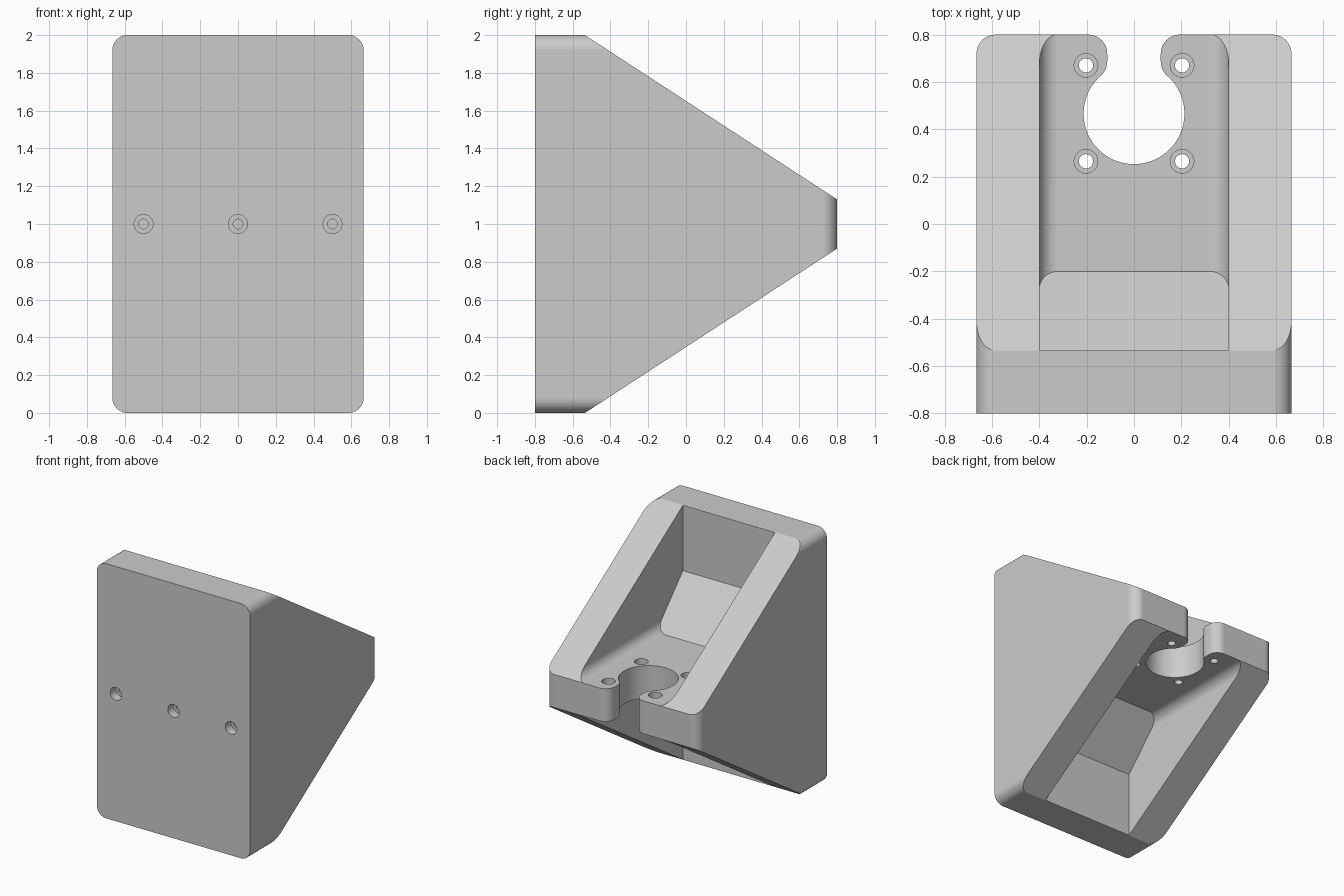
import bpy, bmesh, math

if "Cube" in bpy.data.objects:
    bpy.data.objects.remove(bpy.data.objects["Cube"], do_unlink=True)

W, R = 0.665, 0.08             # half width, fillet radius
FLOOR, WALL = 0.129, 0.485     # shelf half thickness, pocket wall foot above mid height


def arc(cx, cy, r, a0, a1, n=12):
    return [(cx + r * math.cos(math.radians(a0 + (a1 - a0) * i / n)),
             cy + r * math.sin(math.radians(a0 + (a1 - a0) * i / n))) for i in range(n + 1)]


def prism(name, pts, axis, lo, hi):
    """Extrude a 2D outline along an axis."""
    place = {"x": lambda p, t: (t, p[0], p[1]),
             "y": lambda p, t: (p[0], t, p[1]),
             "z": lambda p, t: (p[0], p[1], t)}[axis]
    bm = bmesh.new()
    a = [bm.verts.new(place(p, lo)) for p in pts]
    b = [bm.verts.new(place(p, hi)) for p in pts]
    bm.faces.new(a)
    bm.faces.new(b)
    for i in range(len(pts)):
        j = (i + 1) % len(pts)
        bm.faces.new((a[i], a[j], b[j], b[i]))
    bmesh.ops.recalc_face_normals(bm, faces=bm.faces)
    mesh = bpy.data.meshes.new(name)
    bm.to_mesh(mesh)
    bm.free()
    ob = bpy.data.objects.new(name, mesh)
    bpy.context.collection.objects.link(ob)
    return ob


def combine(target, tool, operation):
    """Apply a boolean and discard the tool."""
    mod = target.modifiers.new("cut", "BOOLEAN")
    mod.object, mod.operation, mod.solver = tool, operation, "EXACT"
    bpy.context.view_layer.objects.active = target
    bpy.ops.object.modifier_apply(modifier=mod.name)
    bpy.data.objects.remove(tool, do_unlink=True)


def drill(x, y, axis, r, lo, hi):
    combine(bracket, prism("drill", arc(x, y, r, 0, 348.75, 31), axis, lo, hi), "DIFFERENCE")


# Wedge body, with rounded plate corners and rounded rear corners
bracket = prism("mounting_bracket", [(-0.8, 0), (-0.535, 0), (0.8, 0.87), (0.8, 1.13),
                                     (-0.535, 2), (-0.8, 2)], "x", -0.9, 0.9)
c = W - R
plate = (arc(c, 2 - R, R, 0, 90) + arc(-c, 2 - R, R, 90, 180)
         + arc(-c, R, R, 180, 270) + arc(c, R, R, 270, 360))
combine(bracket, prism("plate_outline", plate, "y", -1, 1), "INTERSECT")
rear = [(-W, -1), (W, -1)] + arc(c, 0.8 - R, R, 0, 90) + arc(-c, 0.8 - R, R, 90, 180)
combine(bracket, prism("rear_outline", rear, "z", -1, 3), "INTERSECT")

# Pockets above and below the shelf, filleted at the sides, sloped at the front
for s in (1, -1):
    z = FLOOR + R
    trough = [(0.4, 1.3)] + arc(0.4 - R, z, R, 0, -90) + arc(R - 0.4, z, R, -90, -180) + [(-0.4, 1.3)]
    slope = [(-0.533, 1.3), (-0.533, WALL), (-0.2, FLOOR), (1, FLOOR), (1, 1.3)]
    pocket = prism("pocket", [(x, 1 + s * h) for x, h in trough], "y", -0.7, 0.95)
    combine(pocket, prism("slope", [(y, 1 + s * h) for y, h in slope], "x", -0.6, 0.6), "INTERSECT")
    combine(bracket, pocket, "DIFFERENCE")

# Round opening with a filleted neck through the shelf
cy, big, neck = 0.466, 0.213, 0.113
fx = neck + R
fy = cy + math.sqrt((big + R) ** 2 - fx ** 2)
t = math.degrees(math.atan2(fy - cy, fx))
half = (arc(0, cy, big, 270, 360 + t, 32) + arc(fx, fy, R, 180 + t, 180, 6)[1:]
        + arc(fx, 0.8 - R, R, 180, 90) + [(fx, 0.95)])
opening = half + [(-x, y) for x, y in reversed(half[1:])]
combine(bracket, prism("opening", opening, "z", 0.6, 1.4), "DIFFERENCE")

# Counterbored shelf holes
for x in (-0.203, 0.203):
    for y in (0.265, 0.67):
        drill(x, y, "z", 0.03, 0.6, 1.4)
        drill(x, y, "z", 0.05, 1.05, 1.4)

# Counterbored blind holes in the front face
for x in (-0.5, 0, 0.5):
    drill(x, 1, "y", 0.026, -0.9, -0.55)
    drill(x, 1, "y", 0.05, -0.9, -0.73)

# Grey material and smooth fillets
grey = bpy.data.materials.new("light_grey")
grey.use_nodes = True
colour = (0.6, 0.6, 0.6, 1)
grey.diffuse_color = colour
grey.node_tree.nodes["Principled BSDF"].inputs["Base Color"].default_value = colour
bracket.data.materials.clear()
bracket.data.materials.append(grey)
for f in bracket.data.polygons:
    f.material_index = 0
bpy.ops.object.select_all(action="DESELECT")
bracket.select_set(True)
bpy.context.view_layer.objects.active = bracket
bpy.ops.object.shade_smooth_by_angle(angle=math.radians(25))
normals = bracket.modifiers.new("even_normals", "WEIGHTED_NORMAL")
normals.keep_sharp = True
